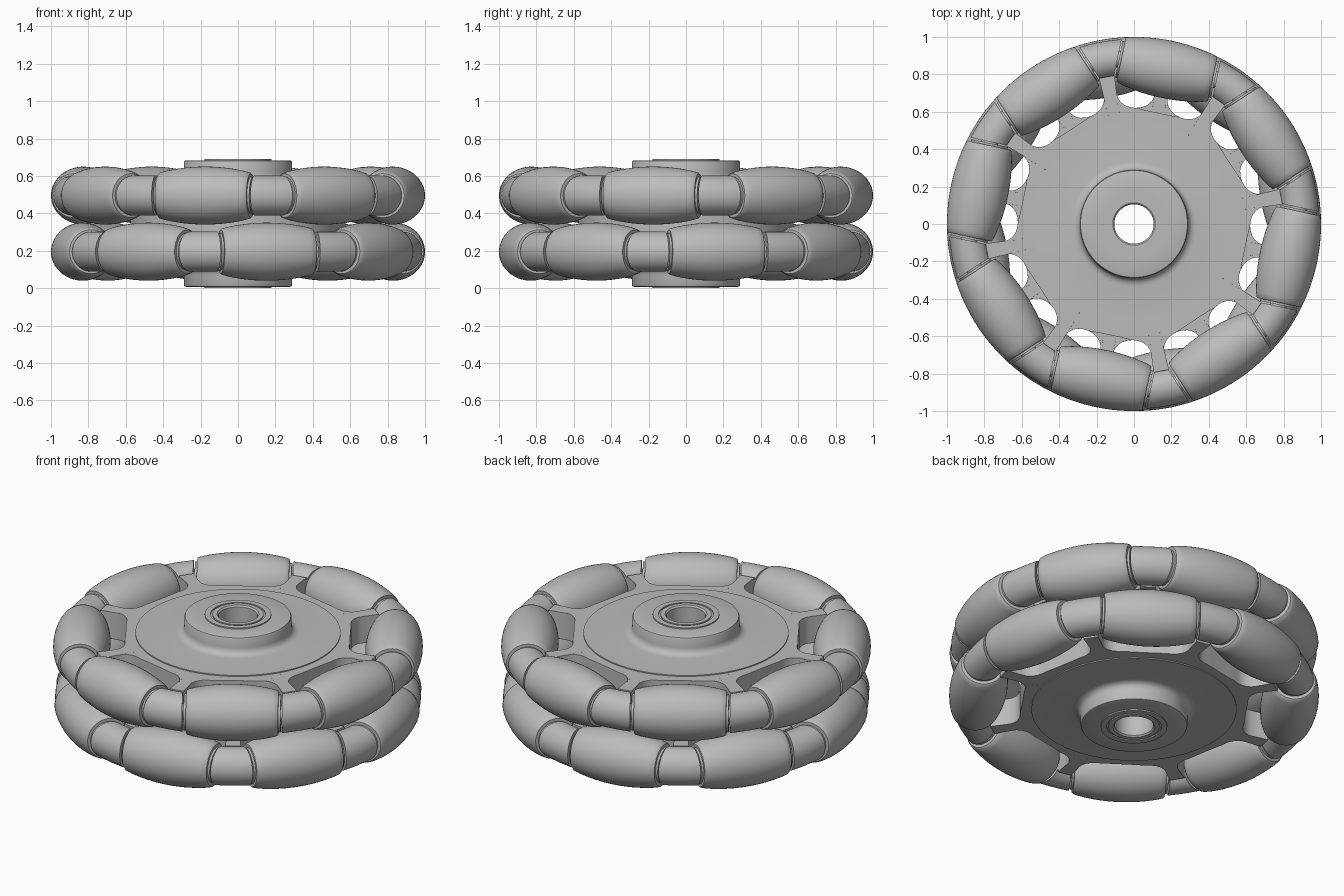
import bpy, bmesh
from math import sin, cos, pi, radians, sqrt, atan2, hypot
from mathutils import Matrix, Vector

cube = bpy.data.objects.get("Cube")
if cube:
    bpy.data.objects.remove(cube)

MID = 0.345            # height of the plane between the two rows
ROW = 0.15             # row centre above and below that plane
AXIS = 0.845           # distance of roller axes from the wheel centre
COUNT = 8
STEP = 2 * pi / COUNT
HALF = 0.25            # half length of a roller
FACE = 0.27            # where the spoke heads face the rollers

grey = bpy.data.materials.new("mid grey")
grey.use_nodes = True
grey.diffuse_color = (0.5, 0.5, 0.5, 1)
grey.node_tree.nodes["Principled BSDF"].inputs["Base Color"].default_value = (0.5, 0.5, 0.5, 1)


def finish(bm, name):
    bmesh.ops.recalc_face_normals(bm, faces=bm.faces)
    mesh = bpy.data.meshes.new(name)
    bm.to_mesh(mesh)
    bm.free()
    mesh.materials.append(grey)
    return mesh


def add(name, mesh, matrix=Matrix()):
    obj = bpy.data.objects.new(name, mesh)
    bpy.context.collection.objects.link(obj)
    obj.matrix_world = matrix
    return obj


def smooth(obj, angle=35):
    bpy.ops.object.select_all(action="DESELECT")
    obj.select_set(True)
    bpy.context.view_layer.objects.active = obj
    bpy.ops.object.shade_smooth_by_angle(angle=radians(angle))


def grid(rows, name, close_rows=False, cap=False):
    """Skin a list of closed rings."""
    bm = bmesh.new()
    rings = [[bm.verts.new(p) for p in row] for row in rows]
    n = len(rings[0])
    last = len(rings) if close_rows else len(rings) - 1
    for i in range(last):
        a, b = rings[i], rings[(i + 1) % len(rings)]
        for j in range(n):
            k = (j + 1) % n
            bm.faces.new((a[j], a[k], b[k], b[j]))
    if cap:
        bm.faces.new(rings[0])
        bm.faces.new(rings[-1])
    return finish(bm, name)


def lathe(profile, name, segments, closed):
    rows = [[(r * cos(2 * pi * j / segments), r * sin(2 * pi * j / segments), z)
             for j in range(segments)] for r, z in profile]
    return grid(rows, name, close_rows=closed, cap=not closed)


# Hub: stepped disc with raised boss, bushing lip, groove and bore
upper = [(0.105, 0.337), (0.113, 0.345), (0.138, 0.345), (0.138, 0.338), (0.148, 0.338),
         (0.148, 0.345), (0.18, 0.345), (0.18, 0.338), (0.278, 0.338), (0.286, 0.335),
         (0.29, 0.327), (0.29, 0.275), (0.294, 0.258), (0.304, 0.245), (0.32, 0.238),
         (0.335, 0.236), (0.555, 0.236), (0.555, 0.228), (0.575, 0.215)]
profile = upper + [(r, -z) for r, z in reversed(upper)]
hub = add("hub", lathe(profile, "hub", 96, True), Matrix.Translation((0, 0, MID)))
smooth(hub)

# Roller: barrel whose crown follows the wheel's outer circle, with end collars
barrel = []
for i in range(17):
    x = HALF * (i / 8 - 1)
    barrel.append((sqrt(1 - x * x) - AXIS, x))
end = barrel[0][0]
half_end = [(0.045, -FACE - 0.01), (0.045, -FACE + 0.008), (0.1, -FACE + 0.008),
            (0.1, -HALF), (end - 0.006, -HALF), (end, -HALF + 0.006)]
barrel = half_end + barrel[1:-1] + [(r, -x) for r, x in reversed(half_end)]
roller_mesh = lathe(barrel, "roller", 48, False)

# Spoke head: rounded wedge filling the gap between two neighbouring rollers
TUBE = 0.107
rows = []
for i in range(9):
    t = i / 4 - 1
    ring = []
    for j in range(40):
        a = 2 * pi * j / 40
        rho = AXIS + TUBE * cos(a)
        phi = t * (STEP / 2 - atan2(FACE, rho))
        r = hypot(rho, FACE)
        ring.append((r * cos(phi), r * sin(phi), TUBE * sin(a)))
    rows.append(ring)
head_mesh = grid(rows, "spoke_head", cap=True)

# Spoke plate: scalloped ring with narrow spokes and filleted roots
side = [(0.80, 0.042), (0.74, 0.036), (0.70, 0.035), (0.675, 0.039), (0.652, 0.05),
        (0.632, 0.069), (0.617, 0.095), (0.606, 0.13), (0.59, 0.165), (0.575, 0.2)]
spoke = [(x, -y) for x, y in reversed(side)] + side
outline = []
for k in range(COUNT):
    c, s = cos(k * STEP), sin(k * STEP)
    outline += [Vector((x * c - y * s, x * s + y * c, 0)) for x, y in spoke]
inner = [p.normalized() * 0.45 for p in outline]
THICK = Vector((0, 0, 0.08))
plate_mesh = grid([[p + THICK for p in inner], [p + THICK for p in outline],
                   [p - THICK for p in outline], [p - THICK for p in inner]],
                  "spoke_plate", close_rows=True)

# Place both rows, the lower one turned half a step
for label, z, start in (("upper", MID + ROW, radians(33)),
                        ("lower", MID - ROW, radians(33) + STEP / 2)):
    lift = Matrix.Translation((0, 0, z))
    plate = add(label + "_spoke_plate", plate_mesh,
                lift @ Matrix.Rotation(start + STEP / 2, 4, "Z"))
    bevel = plate.modifiers.new("round_edges", "BEVEL")
    bevel.width = 0.028
    bevel.segments = 4
    bevel.limit_method = "ANGLE"
    bevel.angle_limit = radians(60)
    smooth(plate, 50)
    for k in range(COUNT):
        turn = lift @ Matrix.Rotation(start + k * STEP, 4, "Z")
        lay = Matrix.Translation((AXIS, 0, 0)) @ Matrix.Rotation(pi / 2, 4, "X")
        roller = add(f"{label}_roller_{k + 1}", roller_mesh, turn @ lay)
        head = add(f"{label}_spoke_head_{k + 1}", head_mesh,
                   turn @ Matrix.Rotation(STEP / 2, 4, "Z"))
        if k == 0:
            smooth(roller)
            smooth(head)
